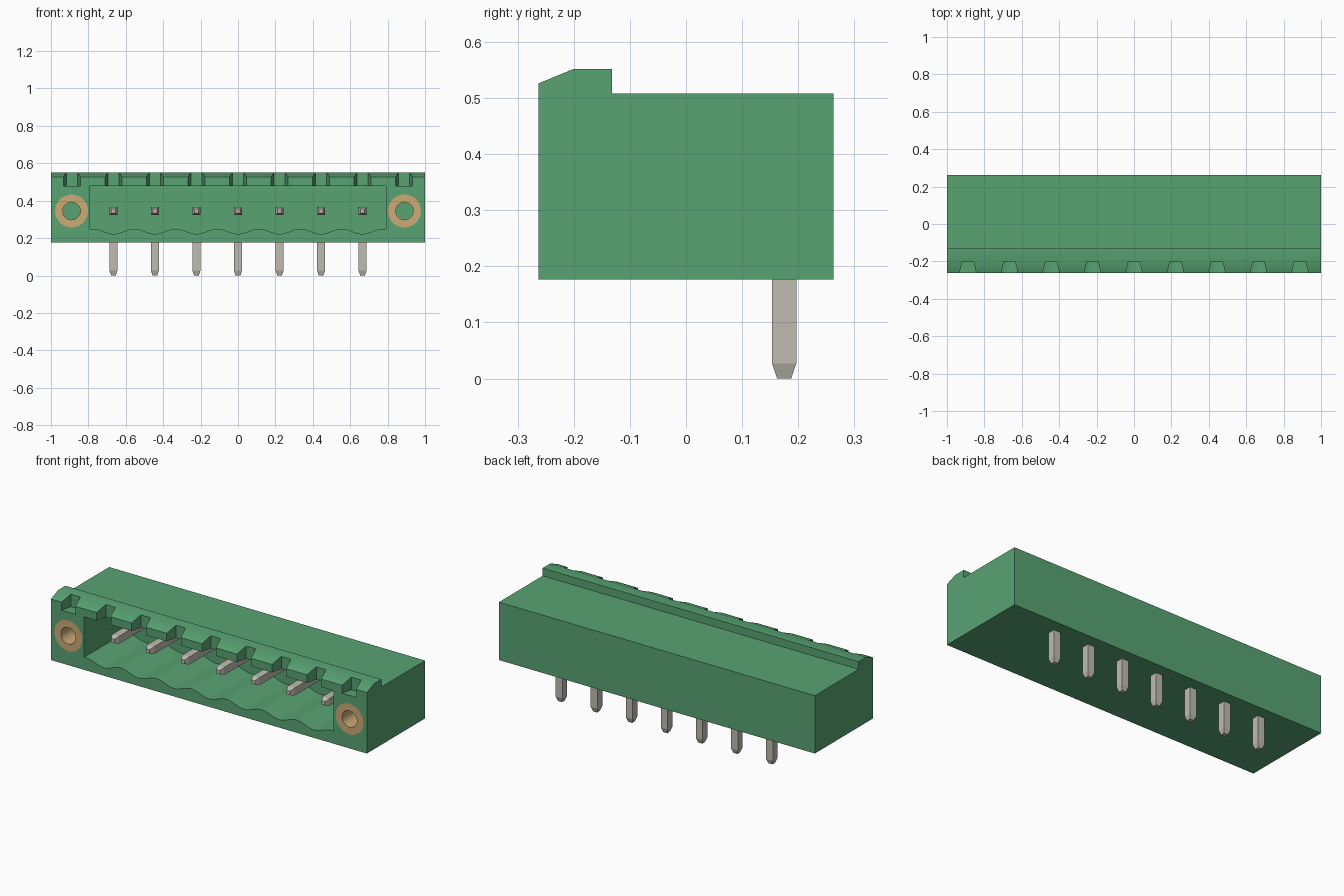
import bpy, bmesh, math
from mathutils import Vector

cube = bpy.data.objects.get("Cube")
if cube:
    bpy.data.objects.remove(cube, do_unlink=True)

PITCH = 0.222
FRONT, BACK = -0.263, 0.263
PIN_Z = 0.345


def material(name, rgb, metallic=0.0):
    m = bpy.data.materials.new(name)
    m.use_nodes = True
    m.diffuse_color = (*rgb, 1)
    m.node_tree.nodes["Principled BSDF"].inputs["Base Color"].default_value = (*rgb, 1)
    return m


GREEN = material("housing green", (0.098, 0.367, 0.171))
BRASS = material("brass", (0.604, 0.407, 0.18))
TIN = material("tin grey", (0.522, 0.507, 0.434))


def loft(bm, rings):
    """Skin a closed solid through matching rings of points."""
    loops = [[bm.verts.new(p) for p in ring] for ring in rings]
    n = len(loops[0])
    for a, b in zip(loops, loops[1:]):
        for i in range(n):
            j = (i + 1) % n
            bm.faces.new((a[i], a[j], b[j], b[i]))
    bm.faces.new(loops[0][::-1])
    bm.faces.new(loops[-1])


def finish(name, bm, mat=None):
    bmesh.ops.recalc_face_normals(bm, faces=bm.faces)
    mesh = bpy.data.meshes.new(name)
    bm.to_mesh(mesh)
    bm.free()
    ob = bpy.data.objects.new(name, mesh)
    bpy.context.collection.objects.link(ob)
    if mat:
        mesh.materials.append(mat)
    return ob


def activate(ob):
    bpy.ops.object.select_all(action='DESELECT')
    ob.select_set(True)
    bpy.context.view_layer.objects.active = ob


def circle(x, y, r, n=40):
    return [(x + r * math.cos(2 * math.pi * i / n), y,
             PIN_Z + r * math.sin(2 * math.pi * i / n)) for i in range(n)]


# Housing: side profile with the raised front ridge, run along x
profile = [(FRONT, 0.177), (BACK, 0.177), (BACK, 0.508), (-0.132, 0.508),
           (-0.132, 0.552), (-0.2, 0.552), (FRONT, 0.526)]
bm = bmesh.new()
loft(bm, [[(x, y, z) for y, z in profile] for x in (-1, 1)])
housing = finish("housing", bm)

# Plug cavity with a rippled floor
cutters = []
steps = 84
floor = [-0.79 + 1.58 * i / steps for i in range(steps + 1)]
outline = [(x, 0.236 - 0.014 * math.cos(2 * math.pi * x / PITCH)) for x in floor]
outline += [(0.79, 0.48), (-0.79, 0.48)]
bm = bmesh.new()
loft(bm, [[(x, y, z) for x, z in outline] for y in (-0.3, 0.115)])
cutters.append(finish("cavity_cutter", bm))

# Flared notches through the ridge; the middle ones open into the cavity
bm = bmesh.new()
for i in range(-4, 5):
    c = i * PITCH
    plan = [(c - 0.0535, -0.3), (c + 0.0535, -0.3), (c + 0.03, -0.2), (c - 0.03, -0.2)]
    low = 0.48 if abs(i) == 4 else 0.42
    loft(bm, [[(x, y, z) for x, y in plan] for z in (low, 0.6)])
cutters.append(finish("notch_cutter", bm))

# Bores for the threaded bushings
bm = bmesh.new()
for s in (-1, 1):
    loft(bm, [circle(s * 0.89, y, 0.088) for y in (-0.3, 0.0)])
cutters.append(finish("bore_cutter", bm))

activate(housing)
for c in cutters:
    c.hide_render = True
    mod = housing.modifiers.new(c.name, 'BOOLEAN')
    mod.operation = 'DIFFERENCE'
    mod.solver = 'EXACT'
    mod.object = c
    bpy.ops.object.modifier_apply(modifier=mod.name)
    bpy.data.objects.remove(c, do_unlink=True)
housing.data.materials.clear()
housing.data.materials.append(GREEN)
for p in housing.data.polygons:
    p.material_index = 0
bpy.ops.object.shade_smooth_by_angle(angle=math.radians(25))

# Brass bushings: open tubes flush with the front
for s, side in ((1, "left"), (-1, "right")):
    bm = bmesh.new()
    x = s * 0.89
    rings = [circle(x, FRONT, 0.088), circle(x, FRONT, 0.047),
             circle(x, 0.0, 0.047), circle(x, 0.0, 0.088)]
    loops = [[bm.verts.new(p) for p in r] for r in rings]
    for a, b in zip(loops, loops[1:] + loops[:1]):
        for i in range(len(a)):
            j = (i + 1) % len(a)
            bm.faces.new((a[i], a[j], b[j], b[i]))
    activate(finish(side + "_bushing", bm, BRASS))
    bpy.ops.object.shade_smooth_by_angle(angle=math.radians(30))

# Square pins: a tapered contact in the cavity and a tapered solder leg below
CORNERS = [(-1, -1), (1, -1), (1, 1), (-1, 1)]
for i in range(-3, 4):
    x = i * PITCH
    bm = bmesh.new()
    loft(bm, [[(x + r * a, y, PIN_Z + r * b) for a, b in CORNERS]
              for y, r in ((-0.18, 0.011), (-0.155, 0.0215), (0.15, 0.0215))])
    loft(bm, [[(x + r * a, 0.175 + r * b, z) for a, b in CORNERS]
              for z, r in ((0, 0.0125), (0.027, 0.0215), (0.2, 0.0215))])
    finish("pin_%d" % (i + 4), bm, TIN)
